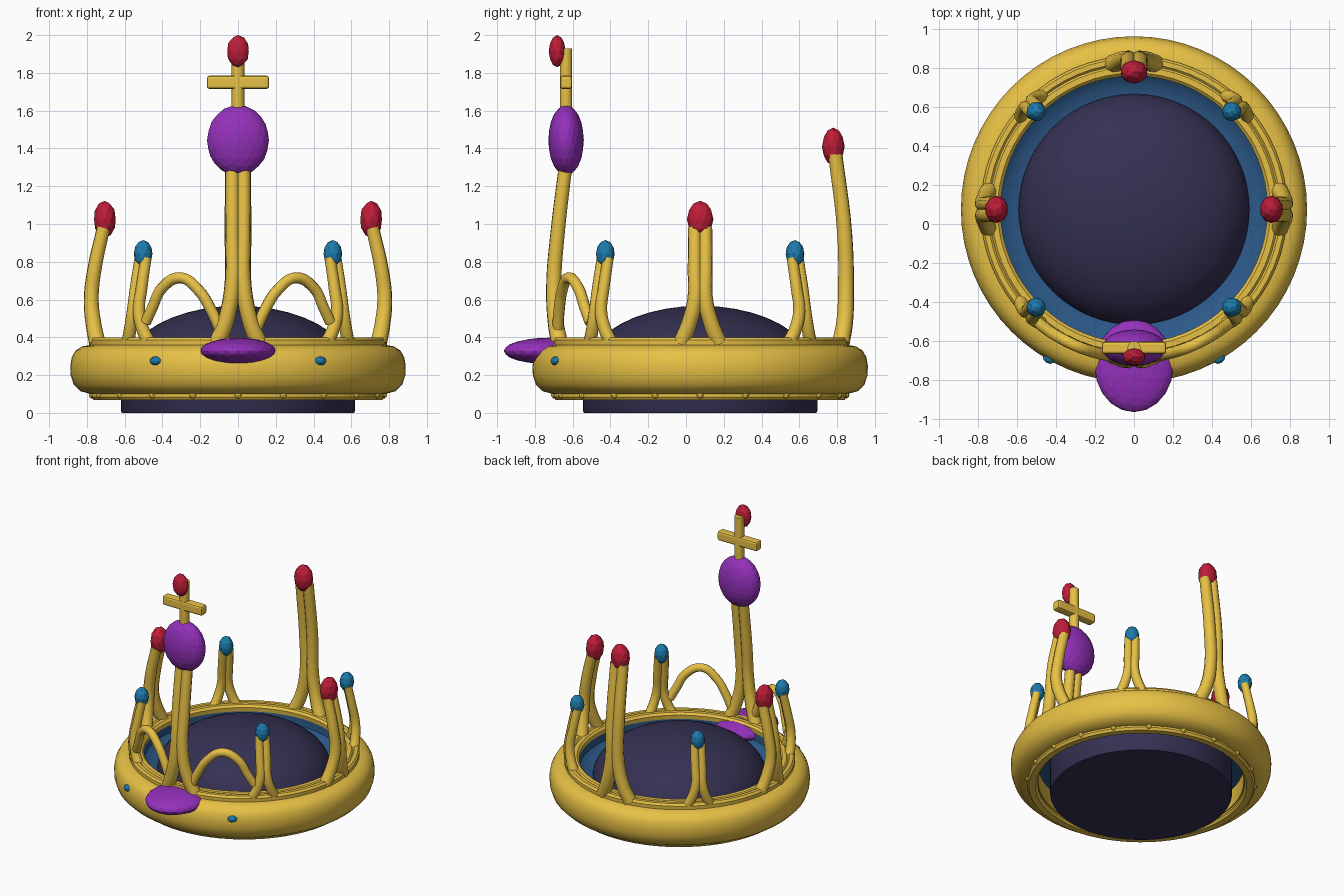
import bpy, bmesh, math
from mathutils import Vector

if "Cube" in bpy.data.objects:
    bpy.data.objects.remove(bpy.data.objects["Cube"])

CY = 0.075  # crown axis sits slightly behind the origin


def material(name, rgb):
    m = bpy.data.materials.new(name)
    m.diffuse_color = (*rgb, 1)
    m.use_nodes = True
    m.node_tree.nodes["Principled BSDF"].inputs["Base Color"].default_value = m.diffuse_color
    return m


GOLD = material("gold", (0.80, 0.53, 0.06))
RED = material("red", (0.52, 0.012, 0.04))
BLUE = material("blue", (0.012, 0.20, 0.42))
NAVY = material("lining_blue", (0.025, 0.10, 0.25))
PURPLE = material("purple", (0.30, 0.03, 0.50))
VELVET = material("velvet", (0.035, 0.03, 0.085))


def smooth(ob, angle=40):
    bpy.ops.object.select_all(action='DESELECT')
    ob.select_set(True)
    bpy.context.view_layer.objects.active = ob
    bpy.ops.object.shade_smooth_by_angle(angle=math.radians(angle))


def lathe(name, profile, mat, closed=True, n=64):
    """Revolve (radius, z) points about the crown axis."""
    bm = bmesh.new()
    rings = []
    for r, z in profile:
        if r < 1e-5:
            rings.append([bm.verts.new((0, CY, z))] * n)
        else:
            rings.append([bm.verts.new((r * math.cos(2 * math.pi * i / n),
                                        CY + r * math.sin(2 * math.pi * i / n), z)) for i in range(n)])
    pairs = list(zip(rings, rings[1:])) + ([(rings[-1], rings[0])] if closed else [])
    for a, b in pairs:
        for i in range(n):
            j = (i + 1) % n
            bm.faces.new(list(dict.fromkeys((a[i], a[j], b[j], b[i]))))
    bmesh.ops.recalc_face_normals(bm, faces=bm.faces)
    me = bpy.data.meshes.new(name)
    bm.to_mesh(me)
    bm.free()
    ob = bpy.data.objects.new(name, me)
    bpy.context.collection.objects.link(ob)
    me.materials.append(mat)
    smooth(ob)
    return ob


def gem(name, loc, size, mat, rot=0, sub=2):
    bpy.ops.mesh.primitive_ico_sphere_add(subdivisions=sub, radius=1, location=loc, rotation=(0, 0, rot))
    ob = bpy.context.object
    ob.name = name
    ob.scale = size
    ob.data.materials.append(mat)
    return ob


def tube(name, points, radii, mat=GOLD):
    """Tapered round tube along a smooth path."""
    cu = bpy.data.curves.new(name, 'CURVE')
    cu.dimensions = '3D'
    cu.bevel_depth = 1
    cu.bevel_resolution = 3
    cu.resolution_u = 5
    cu.use_fill_caps = True
    sp = cu.splines.new('BEZIER')
    sp.bezier_points.add(len(points) - 1)
    for bp, p, r in zip(sp.bezier_points, points, radii):
        bp.co = p
        bp.radius = r
        bp.handle_left_type = bp.handle_right_type = 'AUTO'
    ob = bpy.data.objects.new(name, cu)
    bpy.context.collection.objects.link(ob)
    cu.materials.append(mat)
    bpy.ops.object.select_all(action='DESELECT')
    ob.select_set(True)
    bpy.context.view_layer.objects.active = ob
    bpy.ops.object.convert(target='MESH')
    smooth(bpy.context.object, 50)


def polar(r, a, z, t=0):
    """Point at radius r and angle a, shifted sideways by t."""
    return Vector((r * math.cos(a) - t * math.sin(a), CY + r * math.sin(a) + t * math.cos(a), z))


def prong(name, a, path, splay, rad):
    """Two tubes that start apart on the rim and join into one stem."""
    w = [splay, splay * 0.6] + [rad * 0.68] * (len(path) - 2)
    for side in (-1, 1):
        pts = [polar(r, a, z, side * t) for (r, z), t in zip(path, w)]
        radii = [rad * (1.05 - 0.2 * i / (len(path) - 1)) for i in range(len(path))]
        tube(name, pts, radii)


# Rounded band with rim and base rings
lathe("band", [(0.70, 0.10), (0.78, 0.10), (0.835, 0.115), (0.87, 0.15), (0.886, 0.20), (0.888, 0.25),
               (0.88, 0.295), (0.86, 0.33), (0.825, 0.352), (0.78, 0.36), (0.70, 0.36)], GOLD)
lathe("rim_ring", [(0.69, 0.34), (0.785, 0.34), (0.787, 0.385), (0.775, 0.40), (0.75, 0.40),
                   (0.74, 0.39), (0.73, 0.40), (0.70, 0.40), (0.685, 0.385)], GOLD)
lathe("base_ring", [(0.71, 0.12), (0.77, 0.12), (0.777, 0.085), (0.765, 0.068), (0.72, 0.068), (0.705, 0.085)], GOLD)
for i in range(20):
    gem("base_stud", polar(0.77, 2 * math.pi * i / 20, 0.095), (0.02, 0.02, 0.02), GOLD)

# Blue lining and velvet cap
lathe("lining", [(0.69, 0.38), (0.685, 0.30), (0.64, 0.265), (0.57, 0.26), (0.57, 0.23), (0.70, 0.23), (0.70, 0.36)], NAVY)
dome = [(0.595 * math.cos(t), 0.24 + 0.327 * math.sin(t)) for t in [math.pi / 2 * k / 10 for k in range(10)]]
lathe("cap", [(0, 0), (0.615, 0), (0.62, 0.01), (0.62, 0.24)] + dome + [(0, 0.567)], VELVET, closed=False)

# Side prongs with red gems
for a in (0, math.pi):
    prong("side_prong", a, [(0.745, 0.37), (0.765, 0.47), (0.777, 0.60), (0.76, 0.76), (0.712, 0.98)], 0.10, 0.042)
    gem("side_gem", polar(0.705, a, 1.025), (0.06, 0.07, 0.098), RED, a)

# Diagonal prongs with blue gems
for k in range(4):
    a = math.pi / 4 + k * math.pi / 2
    prong("diagonal_prong", a, [(0.745, 0.37), (0.76, 0.44), (0.765, 0.54), (0.745, 0.66), (0.712, 0.82)], 0.08, 0.034)
    gem("diagonal_gem", polar(0.71, a, 0.842), (0.05, 0.05, 0.073), BLUE, a)

# Tall back prong
prong("back_prong", math.pi / 2, [(0.745, 0.37), (0.765, 0.48), (0.772, 0.66), (0.765, 0.95), (0.715, 1.37)], 0.11, 0.045)
gem("back_gem", (0, 0.78, 1.41), (0.07, 0.06, 0.1), RED)

# Front prong carrying the orb and cross
prong("front_prong", -math.pi / 2, [(0.745, 0.37), (0.765, 0.48), (0.775, 0.68), (0.755, 0.95), (0.71, 1.33)], 0.11, 0.043)
gem("orb", (0, -0.635, 1.443), (0.164, 0.094, 0.187), PURPLE, 0, 3)
tube("cross_post", [(0, -0.635, 1.55), (0, -0.635, 1.75), (0, -0.635, 1.93)], [0.034] * 3)
bpy.ops.mesh.primitive_cube_add(size=1, location=(0, -0.635, 1.75))
bar = bpy.context.object
bar.name = "cross_bar"
bar.dimensions = (0.33, 0.064, 0.07)
bpy.ops.object.transform_apply(location=False, rotation=False, scale=True)
bev = bar.modifiers.new("bevel", 'BEVEL')
bev.width = 0.014
bev.segments = 2
bar.data.materials.append(GOLD)
gem("cross_gem", (0, -0.682, 1.915), (0.06, 0.045, 0.085), RED)

# Front arches either side of the front prong
for s in (-1, 1):
    pts = [polar(0.76, -math.pi / 2 + s * math.radians(d), z)
           for d, z in ((6.5, 0.42), (11, 0.55), (16, 0.65), (23.5, 0.715), (32, 0.66), (36.5, 0.56), (40, 0.48))]
    tube("front_arch", pts, [0.03] * 7)

# Gems set into the band
gem("band_gem", (0, -0.728, 0.328), (0.202, 0.237, 0.07), PURPLE, 0, 3)
for s in (-1, 1):
    gem("band_stud", (s * 0.435, -0.688, 0.275), (0.034, 0.028, 0.024), BLUE, s * 0.5)
